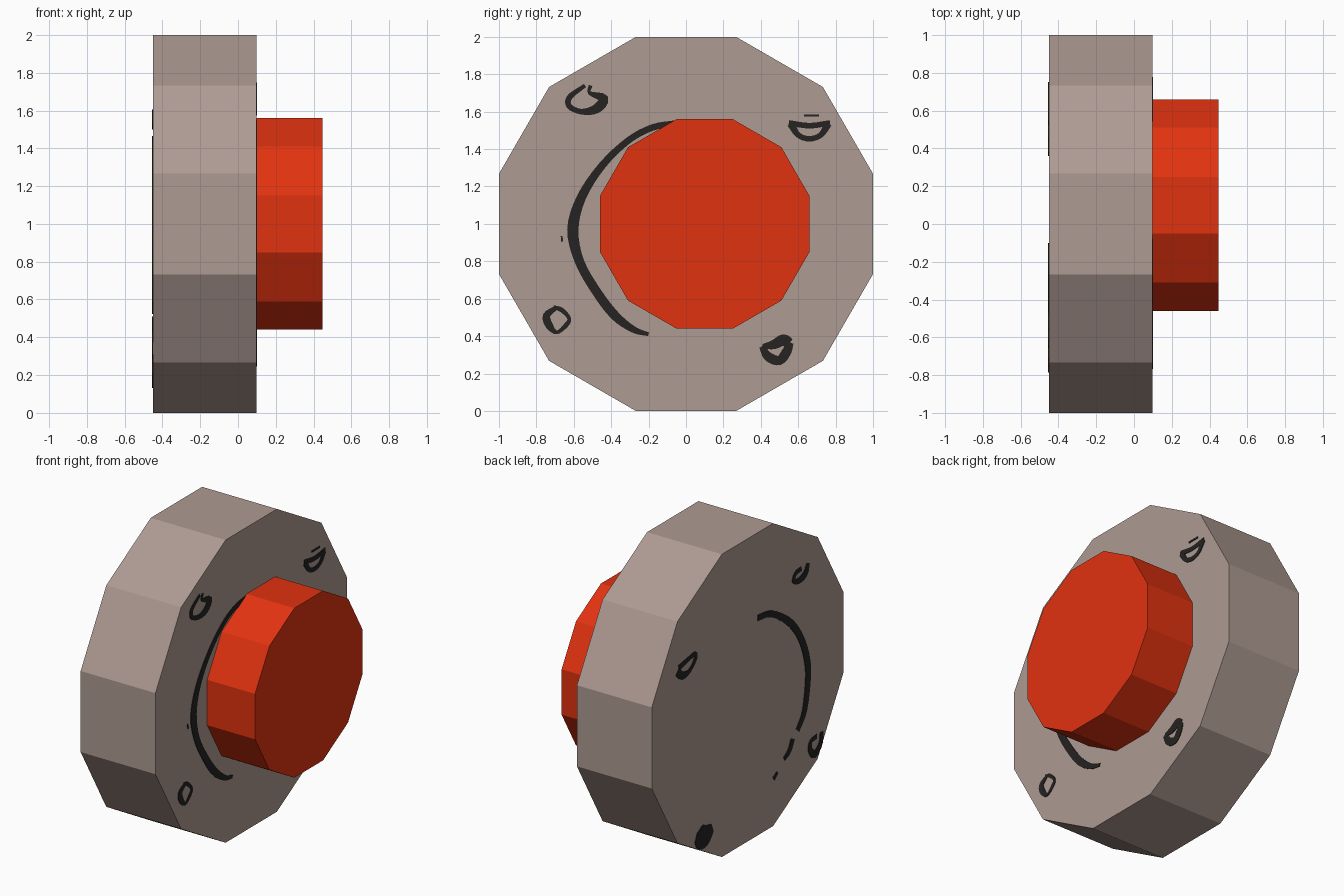
import bpy, bmesh, math
from mathutils import Vector


def material(name, color):
    m = bpy.data.materials.new(name)
    m.diffuse_color = (*color, 1)
    return m


stone = material("warm grey", (0.42, 0.325, 0.29))
red = material("red", (0.75, 0.032, 0.005))
black = material("charcoal", (0.018, 0.017, 0.016))


def finish(name, bm, mat):
    bmesh.ops.recalc_face_normals(bm, faces=bm.faces)
    me = bpy.data.meshes.new(name)
    bm.to_mesh(me)
    bm.free()
    me.materials.append(mat)
    ob = bpy.data.objects.new(name, me)
    bpy.context.collection.objects.link(ob)
    return ob


def disc(name, x0, x1, apothem, y, z, mat):
    """Twelve-sided disc along x with a flat on top."""
    bm = bmesh.new()
    r = apothem / math.cos(math.pi / 12)
    angles = [math.radians(15 + 30 * i) for i in range(12)]
    f = bm.faces.new([bm.verts.new((x0, y + r * math.cos(a), z + r * math.sin(a))) for a in angles])
    g = bmesh.ops.extrude_face_region(bm, geom=[f], use_keep_orig=True)
    for v in g["geom"]:
        if isinstance(v, bmesh.types.BMVert):
            v.co.x = x1
    finish(name, bm, mat)


def stroke(name, x0, x1, pts, steps=4):
    """Thin painted ribbon through (y, z, width) points, smoothly interpolated."""
    p = [Vector(q) for q in pts]
    p = [2 * p[0] - p[1]] + p + [2 * p[-1] - p[-2]]
    path = []
    for i in range(1, len(p) - 2):
        a, b, c, d = p[i - 1:i + 3]
        for s in range(steps):
            t = s / steps
            path.append(0.5 * (2 * b + (c - a) * t + (2 * a - 5 * b + 4 * c - d) * t * t
                               + (3 * b - a - 3 * c + d) * t ** 3))
    path.append(p[-2])
    bm = bmesh.new()
    rings = []
    for i, q in enumerate(path):
        t = path[min(i + 1, len(path) - 1)] - path[max(i - 1, 0)]
        n = Vector((-t.y, t.x)).normalized() * max(q.z, 0.008) / 2
        rings.append([bm.verts.new((x, q.x + s * n.x, q.y + s * n.y))
                      for x, s in ((x0, 1), (x1, 1), (x1, -1), (x0, -1))])
    for a, b in zip(rings, rings[1:]):
        for k in range(4):
            bm.faces.new((a[k], a[(k + 1) % 4], b[(k + 1) % 4], b[k]))
    bm.faces.new(rings[0])
    bm.faces.new(rings[-1])
    finish(name, bm, black)


# Main body and off-centre push button
disc("base_disc", -0.45, 0.097, 1.0, 0.0, 1.0, stone)
disc("button", 0.097, 0.447, 0.56, 0.10, 1.0, red)

# Painted marks on the button side
front = {
    "front_arc": [(-0.05, 1.54, .03), (-0.18, 1.515, .035), (-0.31, 1.445, .035), (-0.45, 1.31, .04),
                  (-0.56, 1.14, .05), (-0.605, 0.97, .06), (-0.57, 0.80, .05), (-0.48, 0.64, .05),
                  (-0.38, 0.51, .05), (-0.28, 0.435, .035), (-0.20, 0.41, .02)],
    "front_mark_upper_left": [(-0.51, 1.74, .02), (-0.515, 1.70, .02), (-0.44, 1.67, .05), (-0.48, 1.615, .05),
                              (-0.56, 1.60, .03), (-0.625, 1.63, .03), (-0.62, 1.68, .03), (-0.54, 1.74, .02)],
    "front_mark_upper_right": [(0.56, 1.535, .04), (0.60, 1.475, .03), (0.66, 1.455, .03),
                               (0.72, 1.475, .03), (0.76, 1.535, .04)],
    "front_bar_upper_right": [(0.55, 1.54, .03), (0.66, 1.525, .03), (0.77, 1.54, .03)],
    "front_line_upper_right": [(0.63, 1.58, .012), (0.71, 1.58, .012)],
    "front_mark_lower_left": [(-0.69, 0.555, .02), (-0.745, 0.51, .04), (-0.73, 0.455, .04), (-0.69, 0.42, .02),
                              (-0.64, 0.46, .025), (-0.625, 0.495, .02), (-0.665, 0.54, .025), (-0.71, 0.555, .02)],
    "front_mark_lower_right": [(0.405, 0.345, .03), (0.44, 0.29, .05), (0.50, 0.27, .05),
                               (0.54, 0.32, .05), (0.56, 0.365, .03)],
    "front_fill_lower_right": [(0.41, 0.345, .025), (0.47, 0.355, .05), (0.52, 0.38, .06), (0.55, 0.36, .06)],
    "front_fleck": [(-0.665, 0.935, .01), (-0.662, 0.905, .01)],
}

# Painted marks on the plain side
back = {
    "back_arc": [(-0.104, 1.437, .04), (-0.22, 1.42, .04), (-0.344, 1.355, .045), (-0.46, 1.26, .05),
                 (-0.55, 1.14, .05), (-0.61, 1.0, .055), (-0.63, 0.857, .055), (-0.594, 0.642, .05),
                 (-0.52, 0.537, .04)],
    "back_arc_middle": [(-0.47, 0.50, .04), (-0.435, 0.435, .04), (-0.38, 0.40, .03)],
    "back_arc_tip": [(-0.31, 0.34, .02), (-0.27, 0.31, .03)],
    "back_mark_upper_right": [(-0.63, 1.60, .03), (-0.60, 1.54, .05), (-0.53, 1.52, .04),
                              (-0.48, 1.54, .03), (-0.50, 1.58, .03), (-0.56, 1.59, .03)],
    "back_mark_upper_left": [(0.735, 1.40, .05), (0.68, 1.355, .05), (0.61, 1.36, .03), (0.55, 1.41, .03),
                             (0.55, 1.45, .03), (0.63, 1.44, .03), (0.72, 1.42, .04)],
    "back_mark_lower_right": [(-0.77, 0.43, .03), (-0.76, 0.36, .04), (-0.70, 0.31, .05), (-0.65, 0.36, .04),
                              (-0.66, 0.41, .03), (-0.72, 0.42, .03)],
    "back_mark_lower_left": [(0.54, 0.23, .06), (0.50, 0.215, .14), (0.44, 0.21, .15), (0.37, 0.235, .06)],
}

for name, pts in front.items():
    stroke(name, 0.095, 0.101, pts)
for name, pts in back.items():
    stroke(name, -0.454, -0.448, pts)
